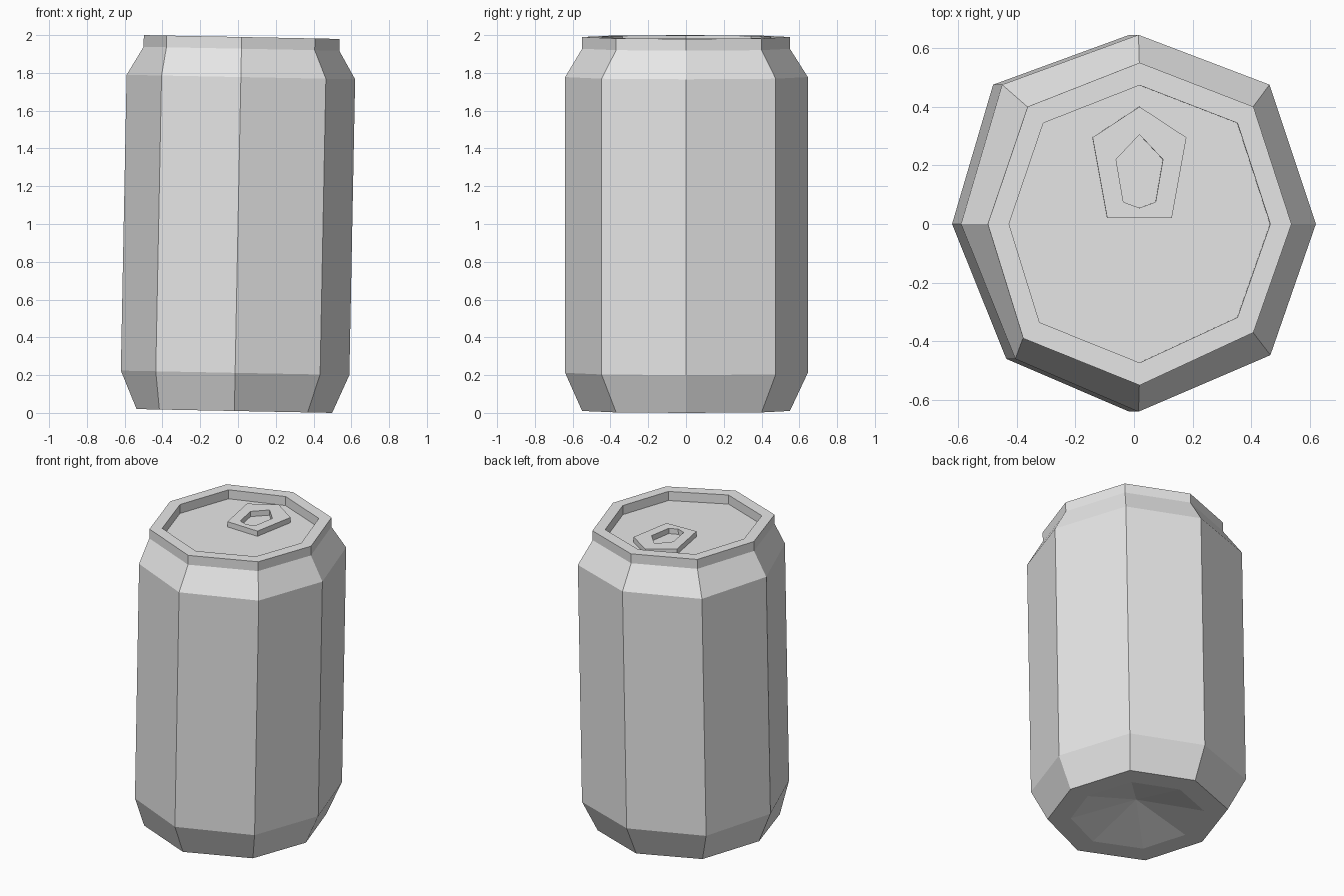
import bpy
import bmesh
from mathutils import Matrix, Vector

cube = bpy.data.objects.get("Cube")
if cube:
    bpy.data.objects.remove(cube, do_unlink=True)

# One plain grey metal
metal = bpy.data.materials.new("grey metal")
metal.use_nodes = True
grey = (0.8, 0.8, 0.8, 1.0)
metal.diffuse_color = grey
metal.node_tree.nodes["Principled BSDF"].inputs["Base Color"].default_value = grey

# The whole can leans slightly to its left about its middle
middle = Vector((0, 0, 1))
LEAN = (Matrix.Translation(middle) @ Matrix.Rotation(0.0195, 4, 'Y')
        @ Matrix.Translation(-middle))


def loft(name, rings, start_apex=None, cap_end=False):
    """Join (outline, height) rings with quads, with optional fan and end cap."""
    bm = bmesh.new()
    loops = [[bm.verts.new((x, y, z)) for x, y in outline] for outline, z in rings]
    n = len(loops[0])
    for low, high in zip(loops, loops[1:]):
        for i in range(n):
            j = (i + 1) % n
            bm.faces.new((low[i], low[j], high[j], high[i]))
    if start_apex is not None:
        apex = bm.verts.new((0, 0, start_apex))
        for i in range(n):
            bm.faces.new((apex, loops[0][(i + 1) % n], loops[0][i]))
    if cap_end:
        bm.faces.new(loops[-1])
    bm.transform(LEAN)
    bmesh.ops.recalc_face_normals(bm, faces=bm.faces)
    mesh = bpy.data.meshes.new(name)
    bm.to_mesh(mesh)
    bm.free()
    mesh.materials.append(metal)
    obj = bpy.data.objects.new(name, mesh)
    bpy.context.scene.collection.objects.link(obj)
    return obj


def scaled(outline, factor):
    return [(x * factor, y * factor) for x, y in outline]


# Slightly uneven octagons for the wall and the rims
wall = [(0.605, 0), (0.447, 0.475), (0, 0.645), (-0.465, 0.475),
        (-0.605, 0), (-0.42, -0.46), (0, -0.64), (0.45, -0.447)]
rim = [(0.518, 0), (0.388, 0.4), (0, 0.55), (-0.382, 0.4),
       (-0.518, 0), (-0.397, -0.39), (0, -0.55), (0.388, -0.37)]
inner_rim = scaled(rim, 0.86)
floor = 1.93

# Can shell: dished base, tapers, wall, neck, rim and recessed lid
loft("can_body", [
    (scaled(rim, 0.74), 0.01),
    (rim, 0.01),
    (wall, 0.212),
    (wall, 1.778),
    (rim, 1.928),
    (rim, 1.99),
    (inner_rim, 1.99),
    (inner_rim, floor),
], start_apex=0.12, cap_end=True)

# Pull tab with an open finger hole
tab = [(0, 0.4), (-0.16, 0.295), (-0.11, 0.02), (0, 0.02), (0.11, 0.02), (0.16, 0.295)]
hole = [(0, 0.305), (-0.08, 0.22), (-0.055, 0.075), (0, 0.055), (0.055, 0.075), (0.08, 0.22)]
top = floor + 0.035
loft("pull_tab", [(tab, floor), (tab, top), (hole, top), (hole, floor)])
